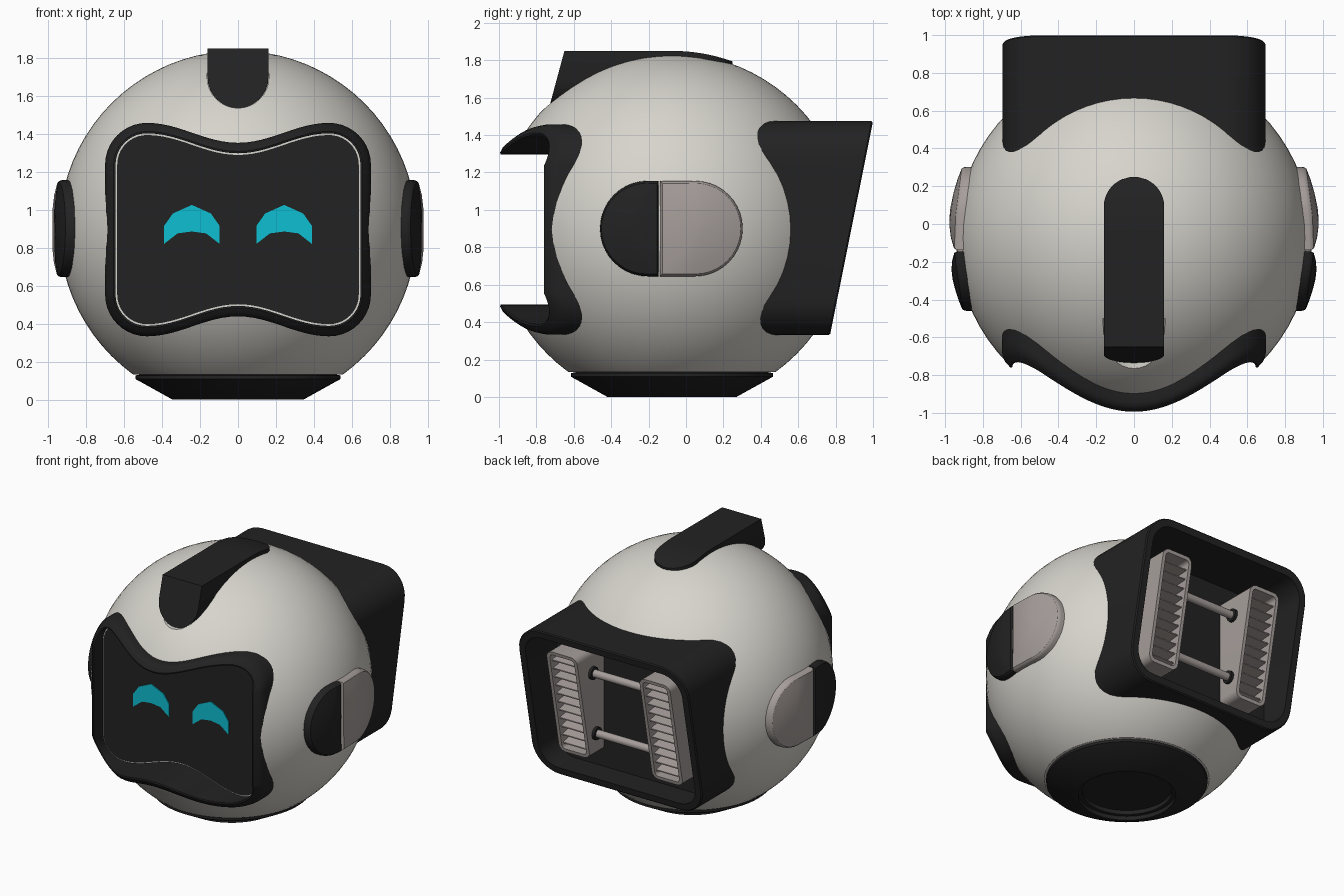
import bpy, bmesh, math
from math import sin, cos, pi, sqrt

if "Cube" in bpy.data.objects:
    bpy.data.objects.remove(bpy.data.objects["Cube"], do_unlink=True)

YC, ZC, R = -0.075, 0.895, 0.942      # centre and radius of the round body


def material(name, rgb):
    m = bpy.data.materials.new(name)
    m.use_nodes = True
    m.diffuse_color = (*rgb, 1)
    m.node_tree.nodes["Principled BSDF"].inputs["Base Color"].default_value = (*rgb, 1)
    return m


WHITE = material("warm white", (0.68, 0.66, 0.61))
DARK = material("matte black", (0.016, 0.016, 0.016))
GREY = material("warm grey", (0.38, 0.34, 0.325))
CYAN = material("cyan glow", (0.004, 0.52, 0.64))


def smooth(ob):
    bpy.ops.object.select_all(action='DESELECT')
    ob.select_set(True)
    bpy.context.view_layer.objects.active = ob
    bpy.ops.object.shade_smooth_by_angle(angle=math.radians(32))


def finish(name, bm, mat):
    bmesh.ops.recalc_face_normals(bm, faces=bm.faces[:])
    me = bpy.data.meshes.new(name)
    bm.to_mesh(me)
    bm.free()
    me.materials.append(mat)
    ob = bpy.data.objects.new(name, me)
    bpy.context.collection.objects.link(ob)
    smooth(ob)
    return ob


def loft(name, rings, mat, closed=False):
    """Skin matching rings of points; cap the ends or join them in a loop."""
    bm = bmesh.new()
    vs = [[bm.verts.new(p) for p in ring] for ring in rings]
    n = len(vs[0])
    pairs = list(zip(vs, vs[1:])) + ([(vs[-1], vs[0])] if closed else [])
    for a, b in pairs:
        for i in range(n):
            j = (i + 1) % n
            bm.faces.new((a[i], a[j], b[j], b[i]))
    if not closed:
        bm.faces.new(vs[0])
        bm.faces.new(vs[-1])
    return finish(name, bm, mat)


def at_y(outline, y):
    return [(x, y, z) for x, z in outline]


def circle(r, z, n=64):
    return [(r * cos(2 * pi * i / n), YC + r * sin(2 * pi * i / n), z) for i in range(n)]


def prism(name, outline, y0, y1, mat):
    return loft(name, [at_y(outline, y0), at_y(outline, y1)], mat)


def visor(d):
    """Waisted screen outline, inset by d."""
    cx, cz, r, dip = 0.48, 0.342, 0.22 - d, 0.105
    q = [(cx + r * cos(a), cz + r * sin(a)) for a in [pi / 2 * i / 10 for i in range(11)]]
    for i in range(1, 13):
        x = cx * (1 - i / 12)
        q.append((x, cz + r - dip * (1 + cos(pi * x / cx)) / 2))
    top = q + [(-x, z) for x, z in reversed(q[:-1])]
    return [(x, ZC + z) for x, z in top + [(-x, -z) for x, z in top]]


def on_front(outline, rad):
    return [(x, YC - sqrt(rad**2 - x * x - (z - ZC)**2), z) for x, z in outline]


def rounded_rect(cx, cz, w, h, r, n=8):
    pts = []
    for k, (sx, sz) in enumerate([(1, 1), (-1, 1), (-1, -1), (1, -1)]):
        for i in range(n + 1):
            a = pi / 2 * (k + i / n)
            pts.append((cx + sx * (w - r) + r * cos(a), cz + sz * (h - r) + r * sin(a)))
    return pts


def slanted(outline, inset=0):
    return [(x, 0.77 + 0.201 * (z - 0.33) - inset, z) for x, z in outline]


def u_shape(w, top, mid, n=16):
    """Flat top, half-round bottom."""
    return [(w, top)] + [(w * cos(pi * i / n), mid - w * sin(pi * i / n))
                         for i in range(n + 1)] + [(-w, top)]


# Round body with openings for the screen, crest and rear housing
bm = bmesh.new()
bmesh.ops.create_uvsphere(bm, u_segments=72, v_segments=40, radius=R)
bmesh.ops.translate(bm, verts=bm.verts[:], vec=(0, YC, ZC))
body = finish("body_shell", bm, WHITE)
cutters = [
    prism("screen_cutter", visor(0.03), -1.5, -0.6, WHITE),
    prism("crest_cutter", u_shape(0.163, 2.1, 1.698), -1.3, -0.5, WHITE),
    prism("rear_cutter", rounded_rect(0, 0.9025, 0.67, 0.547, 0.18), 0.57, 1.5, WHITE),
    loft("base_cutter", [circle(0.8, -0.3), circle(0.8, 0.132)], WHITE),
]
for c in cutters:
    c.hide_render = True
    mod = body.modifiers.new(c.name, 'BOOLEAN')
    mod.operation, mod.solver, mod.object = 'DIFFERENCE', 'EXACT', c
    bpy.context.view_layer.objects.active = body
    bpy.ops.object.modifier_apply(modifier=mod.name)
    bpy.data.objects.remove(c, do_unlink=True)
smooth(body)

# Screen surround, thin pale rim and recessed screen
profile = [(0, 0.9), (0, 0.982), (0.006, 0.997), (0.018, 1.005), (0.045, 1.007), (0.055, 1.0)]
rings = [on_front(visor(d), rad) for d, rad in profile]
loft("screen_surround", rings + [at_y(visor(0.055), -0.62)], DARK, closed=True)
prism("screen_rim", visor(0.053), -0.59, -0.654, WHITE)
prism("screen", visor(0.064), -0.653, -0.661, DARK)

# Arched eyes
eye = [(-.146, .82), (-.146, .915), (-.1, .98), (0, 1.025), (.1, .98), (.146, .915),
       (.146, .82), (.075, .875), (0, .885), (-.075, .875)]
for side, label in ((1, "left"), (-1, "right")):
    prism(label + "_eye", [(side * 0.243 + x, z) for x, z in eye], -0.66, -0.667, CYAN)

# Crest running over the top, with a leaning front face
rings = []
for i in range(29):
    y = -0.65 if i == 0 else -0.075 + 0.324 * (i - 1) / 27
    w = 0.16 if y < 0.09 else sqrt(max(0.16**2 - (y - 0.09)**2, 0.0001))
    top = 1.85 if y < YC else ZC + sqrt(0.955**2 - (y - YC)**2)
    ring = at_y(u_shape(w, top, top - 0.155), y)
    if i == 0:
        ring = [(x, y - 0.27 * (1.85 - z), z) for x, y, z in ring]
    rings.append(ring)
loft("crest", rings, DARK)


# Side pads: dark front half and grey rear half
def pad(name, side, flat_y, arc_y, mat):
    s, r, n = (1 if arc_y > flat_y else -1), 0.255, 20
    out = [(flat_y, 0.9 - r)]
    out += [(arc_y + s * r * cos(a), 0.9 + r * sin(a))
            for a in [-pi / 2 + pi * i / n for i in range(n + 1)]]
    out += [(flat_y, 0.9 + r)]
    my = (flat_y + arc_y + s * r) / 2
    rings = []
    for k, rad in [(1, .9), (1, .966), (.985, .977), (.95, .984), (.7, .985), (.4, .985), (.08, .985)]:
        flat = [(my + (y - my) * k, 0.9 + (z - 0.9) * k) for y, z in out]
        rings.append([(side * sqrt(rad**2 - (y - YC)**2 - (z - ZC)**2), y, z) for y, z in flat])
    loft(name, rings, mat)


for side, label in ((1, "left"), (-1, "right")):
    pad(label + "_pad_front", side, -0.146, -0.205, DARK)
    pad(label + "_pad_rear", side, -0.138, 0.048, GREY)

# Base foot with a stepped recess underneath
foot = [(.5, .135), (.54, .127), (.54, .108), (.345, 0), (.325, 0), (.325, .03),
        (.3, .03), (.3, .06)]
loft("base_foot", [circle(r, z) for r, z in foot], DARK)

# Hollow rear housing with a slanted mouth
outer = rounded_rect(0, 0.9025, 0.695, 0.5725, 0.2)
lip = rounded_rect(0, 0.9025, 0.687, 0.5645, 0.192)
inner = rounded_rect(0, 0.9025, 0.64, 0.5175, 0.15)
loft("rear_housing", [at_y(outer, 0.3), slanted(outer, 0.008), slanted(lip),
                      slanted(inner), at_y(inner, 0.59)], DARK)

# Two louvred vents and the rods between them
for side, label in ((1, "left"), (-1, "right")):
    cx = side * 0.38
    wall = rounded_rect(cx, 0.9, 0.125, 0.4, 0.05, 5)
    hole = rounded_rect(cx, 0.9, 0.1, 0.375, 0.028, 5)
    loft(label + "_vent", [at_y(wall, 0.58), slanted(wall, 0.05),
                           slanted(hole, 0.05), at_y(hole, 0.63)], GREY)
    for i in range(11):
        z = 0.56 + 0.066 * i
        front = 0.77 + 0.201 * (z - 0.33) - 0.07
        tri = [(0.625, z - 0.02), (0.625, z + 0.035), (front, z + 0.004), (front, z - 0.004)]
        loft(f"{label}_louvre_{i + 1}", [[(cx + e * 0.102, y, h) for y, h in tri]
                                         for e in (-1, 1)], GREY)


def rod(name, x0, x1, r, y, z, mat, n=20):
    loft(name, [[(x, y + r * cos(2 * pi * i / n), z + r * sin(2 * pi * i / n))
                 for i in range(n)] for x in (x0, x1)], mat)


for label, y, z in (("upper", 0.73, 1.13), ("lower", 0.69, 0.67)):
    rod(label + "_rod", -0.26, 0.26, 0.028, y, z, GREY)
    for side, end in ((1, "left"), (-1, "right")):
        rod(f"{label}_{end}_collar", side * 0.258, side * 0.235, 0.046, y, z, DARK)
